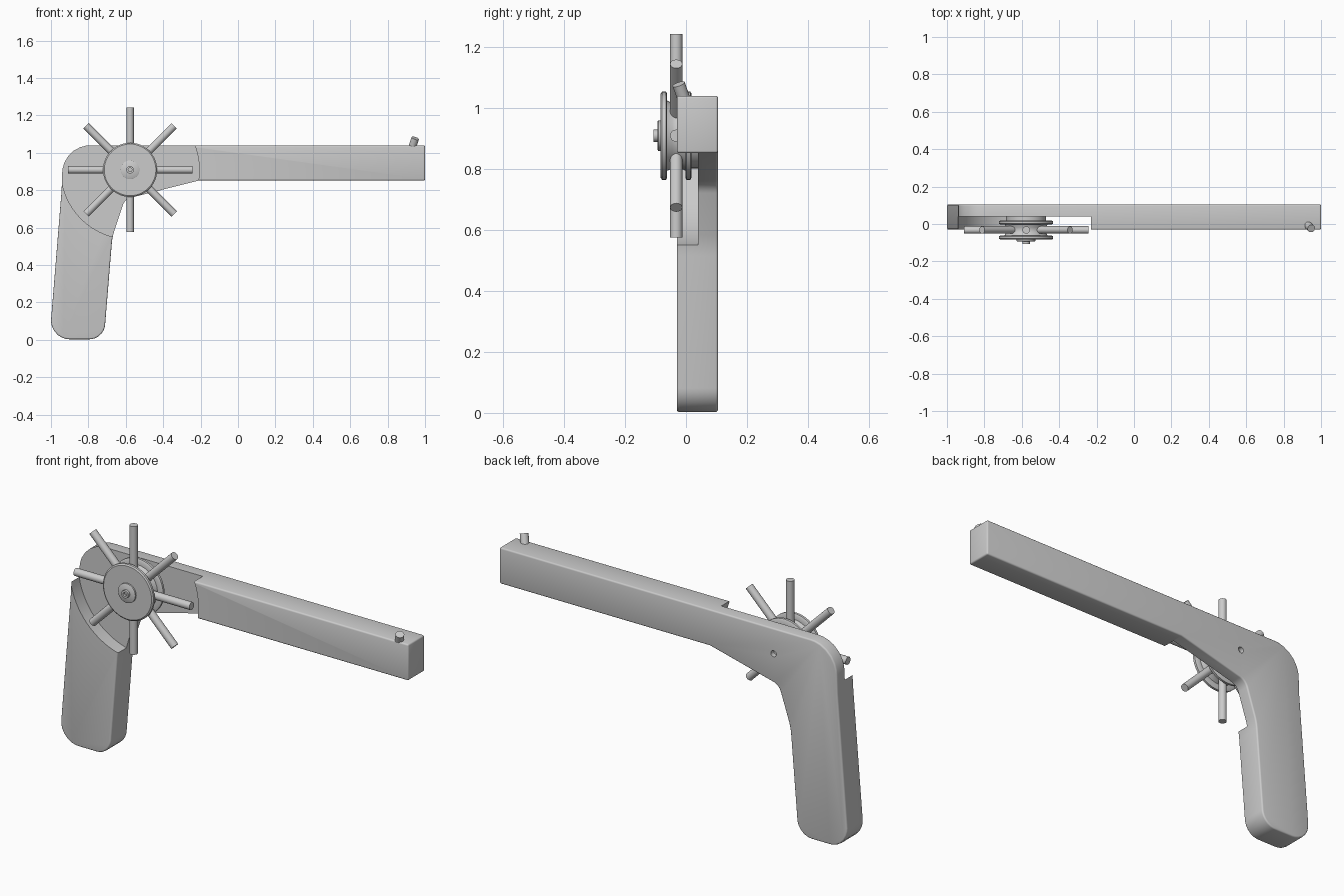
import bpy, bmesh, math
from mathutils import Vector

if "Cube" in bpy.data.objects:
    bpy.data.objects.remove(bpy.data.objects["Cube"])

grey = bpy.data.materials.new("plain grey")
grey.use_nodes = True
COLOUR = (0.6, 0.6, 0.6, 1)
grey.diffuse_color = COLOUR
grey.node_tree.nodes["Principled BSDF"].inputs["Base Color"].default_value = COLOUR

HUB = Vector((-0.577, 0, 0.909))
SPOKE_Y = -0.032


def finish(bm, name):
    bmesh.ops.recalc_face_normals(bm, faces=bm.faces)
    mesh = bpy.data.meshes.new(name)
    bm.to_mesh(mesh)
    bm.free()
    mesh.materials.append(grey)
    obj = bpy.data.objects.new(name, mesh)
    bpy.context.collection.objects.link(obj)
    return obj


def smooth(obj, angle=35):
    bpy.ops.object.select_all(action='DESELECT')
    obj.select_set(True)
    bpy.context.view_layer.objects.active = obj
    bpy.ops.object.shade_smooth_by_angle(angle=math.radians(angle))


def rod(name, start, end, radius, sides=20):
    start, end = Vector(start), Vector(end)
    axis = end - start
    bm = bmesh.new()
    bmesh.ops.create_cone(bm, cap_ends=True, segments=sides, radius1=radius,
                          radius2=radius, depth=axis.length)
    obj = finish(bm, name)
    obj.location = (start + end) / 2
    obj.rotation_euler = axis.to_track_quat('Z', 'Y').to_euler()
    return obj


def lathe(name, profile, sides=48):
    """Spin (radius, y) points around the hub axis."""
    bm = bmesh.new()
    verts = [bm.verts.new((r, y, 0)) for r, y in profile]
    edges = [bm.edges.new(pair) for pair in zip(verts, verts[1:])]
    bmesh.ops.spin(bm, geom=verts + edges, cent=(0, 0, 0), axis=(0, 1, 0),
                   angle=math.tau, steps=sides)
    bmesh.ops.remove_doubles(bm, verts=bm.verts, dist=1e-4)
    obj = finish(bm, name)
    obj.location = HUB
    smooth(obj)
    return obj


def rounded(points, steps=7):
    """Turn (x, z, radius) corners into a smooth outline."""
    out = []
    for i, (x, z, r) in enumerate(points):
        p = Vector((x, z))
        if not r:
            out.append(p)
            continue
        a = (Vector(points[i - 1][:2]) - p).normalized()
        b = (Vector(points[(i + 1) % len(points)][:2]) - p).normalized()
        half = a.angle(b) / 2
        reach = r / math.tan(half)
        centre = p + (a + b).normalized() * r / math.sin(half)
        u, v = p + a * reach - centre, p + b * reach - centre
        for k in range(steps + 1):
            t = k / steps
            out.append(centre + (u.lerp(v, t)).normalized() * r)
    return out


# Body: barrel and grip cut from one board
outline = rounded([
    (1, 1.04, 0), (-0.935, 1.04, 0.15), (-0.943, 0.8, 0), (-1.008, 0.003, 0.1),
    (-0.717, 0.003, 0.085), (-0.672, 0.55, 0.3), (-0.605, 0.752, 0.06),
    (-0.21, 0.852, 0), (1, 0.852, 0)])
bm = bmesh.new()
board = bm.faces.new([bm.verts.new((p.x, -0.03, p.y)) for p in outline])
ext = bmesh.ops.extrude_face_region(bm, geom=[board])
moved = [g for g in ext["geom"] if isinstance(g, bmesh.types.BMVert)]
bmesh.ops.translate(bm, verts=moved, vec=(0, 0.135, 0))
body = finish(bm, "body")
bevel = body.modifiers.new("soft edges", 'BEVEL')
bevel.width, bevel.segments = 0.008, 3
bevel.limit_method, bevel.angle_limit = 'ANGLE', math.radians(50)

# Round recess for the wheel, and the axle hole in the back
cutters = [
    rod("recess_cutter", HUB + Vector((0, -0.3, 0)), HUB + Vector((0, 0.04, 0)), 0.37, 96),
    rod("axle_hole_cutter", HUB + Vector((0, 0.08, 0)), HUB + Vector((0, 0.2, 0)), 0.016),
]
for cutter in cutters:
    cutter.hide_render = True
    cut = body.modifiers.new(cutter.name, 'BOOLEAN')
    cut.object, cut.operation, cut.solver = cutter, 'DIFFERENCE', 'EXACT'
bpy.context.view_layer.objects.active = body
for name in [m.name for m in body.modifiers]:
    bpy.ops.object.modifier_apply(modifier=name)
for cutter in cutters:
    bpy.data.objects.remove(cutter)
smooth(body)

# Wheel: two flanges around a waisted drum, with a boss behind
lathe("wheel", [
    (0, -0.083), (0.138, -0.083), (0.145, -0.078), (0.145, -0.066), (0.138, -0.062),
    (0.115, -0.062), (0.107, -0.045), (0.104, -0.032), (0.107, -0.018), (0.115, -0.002),
    (0.138, -0.002), (0.145, 0.002), (0.145, 0.014), (0.138, 0.018),
    (0.107, 0.018), (0.107, 0.041), (0, 0.041)])

# Washer and hollow axle end
lathe("washer", [(0, -0.08), (0.05, -0.08), (0.05, -0.091), (0.047, -0.093), (0, -0.093)], 32)
lathe("axle_end", [(0.02, -0.09), (0.02, -0.107), (0.01, -0.107), (0.01, -0.094),
                   (0, -0.094)], 24)

# Eight spokes
for i in range(8):
    a = i * math.tau / 8
    out = Vector((math.cos(a), 0, math.sin(a)))
    base = HUB + Vector((0, SPOKE_Y, 0))
    smooth(rod(f"spoke_{i + 1}", base + out * 0.08, base + out * 0.333, 0.02))

# Slanted pin at the muzzle
smooth(rod("muzzle_pin", (0.925, 0.0, 1.01), (0.948, -0.024, 1.078), 0.021))
